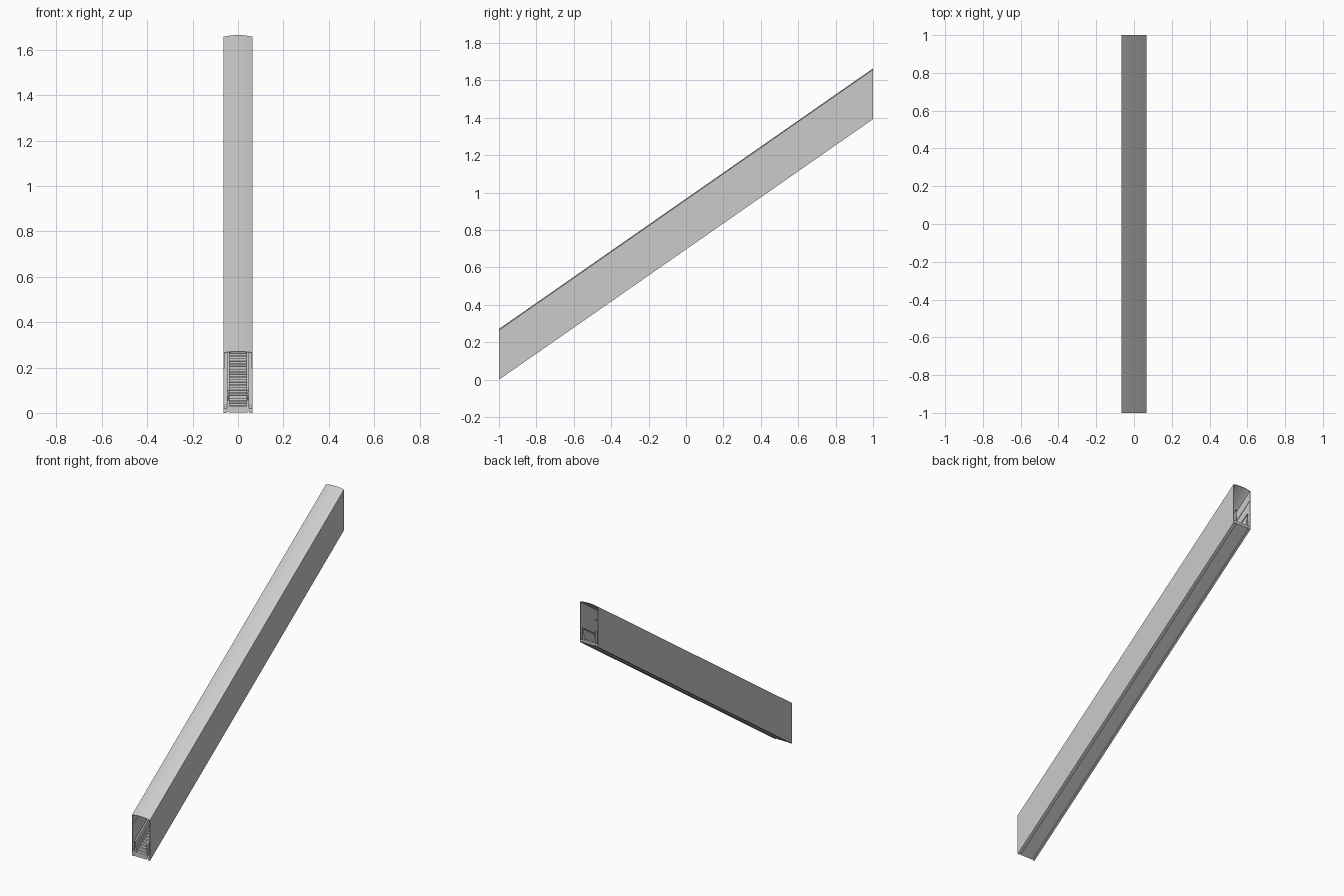
import bpy

if "Cube" in bpy.data.objects:
    bpy.data.objects.remove(bpy.data.objects["Cube"])

RISE = 1.393          # height gained over the 2 unit run
SLOPE = RISE / 2


def make(name, verts, faces):
    me = bpy.data.meshes.new(name)
    me.from_pydata(verts, [], faces)
    ob = bpy.data.objects.new(name, me)
    bpy.context.collection.objects.link(ob)
    import bmesh
    bm = bmesh.new()
    bm.from_mesh(me)
    bmesh.ops.recalc_face_normals(bm, faces=bm.faces)
    bm.to_mesh(me)
    bm.free()
    return ob


def prism(name, ring_a, ring_b):
    """Closed solid between two matching rings."""
    n = len(ring_a)
    sides = [(i, (i + 1) % n, n + (i + 1) % n, n + i) for i in range(n)]
    return make(name, ring_a + ring_b,
                sides + [tuple(range(n)), tuple(range(n, 2 * n))])


def incline(name, profile):
    """Sweep an (x, z) section up the slope with vertical cut ends."""
    return prism(name, [(x, -1, z) for x, z in profile],
                 [(x, 1, z + RISE) for x, z in profile])


def box(x0, x1, z0, z1):
    return [(x0, z0), (x1, z0), (x1, z1), (x0, z1)]


def pair(name, x0, x1, z0, z1):
    for side, s in (("left", -1), ("right", 1)):
        incline(f"{name}_{side}", box(s * x0, s * x1, z0, z1))


# Outer walls and gently arched roof, open at both ends
half = [(0.065, 0.007), (0.065, 0.265), (0.045, 0.2685), (0.02, 0.2715)]
outer = half + [(-x, z) for x, z in reversed(half)]
t = 0.003
inner_half = [(0.065 - t, 0.007)] + [(min(x, 0.065 - t), z - t) for x, z in half[1:]]
inner = inner_half + [(-x, z) for x, z in reversed(inner_half)]
incline("tunnel_shell", outer + inner[::-1])

# Floor deck and the shallow beams below it
incline("floor_deck", box(-0.062, 0.062, 0.007, 0.02))
pair("edge_beam", 0.05, 0.065, 0.0, 0.007)
incline("centre_beam", box(-0.042, 0.042, 0.002, 0.007))

# Stair flight: stepped outline in y, z extruded across x
steps = 120
run, riser = 2 / steps, RISE / steps
outline = []
for i in range(steps):
    y, z = -1 + i * run, 0.03 + i * riser
    outline += [(y, z), (y + run, z)]
outline += [(1, 0.015 + RISE), (-1, 0.015)]
prism("stair_flight", [(-0.037, y, z) for y, z in outline],
      [(0.037, y, z) for y, z in outline])

# Balustrades, handrails and wall ledges along both sides
pair("balustrade", 0.037, 0.048, 0.02, 0.055)
pair("balustrade_panel", 0.041, 0.045, 0.055, 0.092)
pair("handrail", 0.038, 0.048, 0.092, 0.1)
pair("wall_ledge", 0.059, 0.062, 0.195, 0.2)
